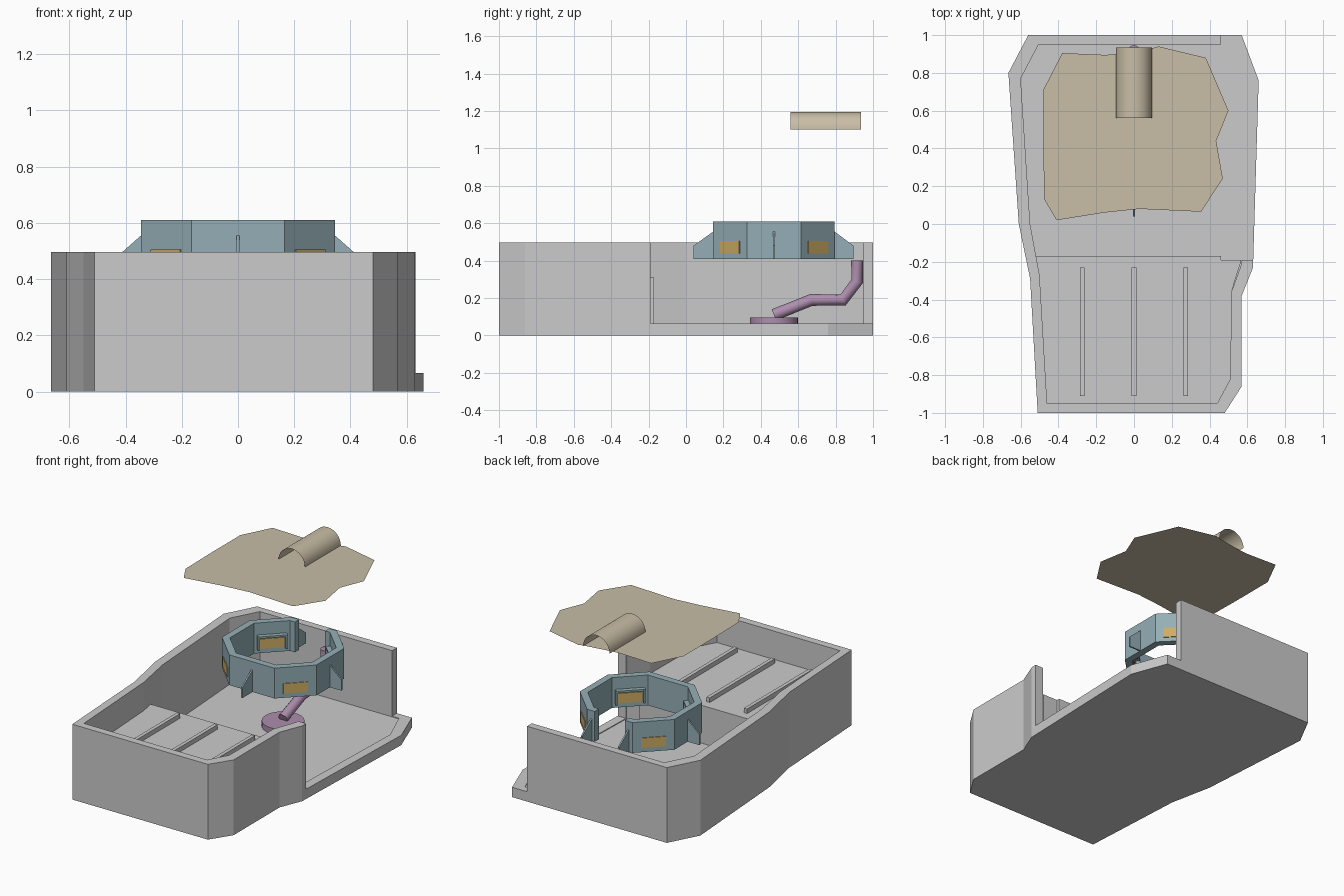
import bpy, bmesh, math
from mathutils import Vector, Matrix

if "Cube" in bpy.data.objects:
    bpy.data.objects.remove(bpy.data.objects["Cube"])

def mat(name, c):
    m = bpy.data.materials.new(name)
    m.diffuse_color = (*c, 1)
    m.use_nodes = True
    m.node_tree.nodes["Principled BSDF"].inputs["Base Color"].default_value = m.diffuse_color
    return m

TEAL = mat("teal", (0.30, 0.43, 0.47))
AMBER = mat("amber", (0.62, 0.42, 0.13))
PURPLE = mat("purple", (0.42, 0.27, 0.42))
TAN = mat("tan", (0.58, 0.51, 0.38))

def finish(bm, name, m=None):
    bmesh.ops.recalc_face_normals(bm, faces=bm.faces)
    me = bpy.data.meshes.new(name)
    bm.to_mesh(me)
    bm.free()
    ob = bpy.data.objects.new(name, me)
    bpy.context.collection.objects.link(ob)
    if m:
        me.materials.append(m)
    return ob

def prism(name, pts, z0, z1, m=None):
    bm = bmesh.new()
    f = bm.faces.new([bm.verts.new((x, y, z0)) for x, y in pts])
    r = bmesh.ops.extrude_face_region(bm, geom=[f])
    bmesh.ops.translate(bm, vec=(0, 0, z1 - z0),
                        verts=[v for v in r["geom"] if isinstance(v, bmesh.types.BMVert)])
    return finish(bm, name, m)

def box(name, c, s, m=None, rot=0):
    bm = bmesh.new()
    bmesh.ops.create_cube(bm, size=1, matrix=Matrix.Translation(c) @ Matrix.Rotation(rot, 4, 'Z')
                          @ Matrix.Diagonal((*s, 1)))
    return finish(bm, name, m)

def cut(ob, cutter):
    md = ob.modifiers.new("cut", 'BOOLEAN')
    md.operation, md.solver, md.object = 'DIFFERENCE', 'EXACT', cutter
    cutter.hide_render = True
    bpy.context.view_layer.objects.active = ob
    bpy.ops.object.modifier_apply(modifier=md.name)
    bpy.data.objects.remove(cutter)

# tray with floor, walls and open right side
outer = [(-.51, -1), (.48, -1), (.57, -.86), (.57, -.38), (.63, -.23), (.66, .76), (.57, 1),
         (-.56, 1), (-.665, .8), (-.61, 0), (-.55, -.29)]
inner = [(-.46, -.95), (.44, -.95), (.51, -.82), (.515, -.36), (.57, -.21), (.60, .73), (.51, .95),
         (-.505, .95), (-.60, .77), (-.55, 0), (-.50, -.27)]
tray = prism("tray", outer, 0, .497)
cut(tray, prism("inner_cutter", inner, .06, .7))
cut(tray, box("side_cutter", (.96, .655, .565), (1, 1.69, 1)))

# raised front floor and its ribs
prism("raised_floor", inner[:4] + [(.569, -.19), (.46, -.19), (.46, -.17), (-.522, -.17), (-.50, -.27)],
      .055, .31)
for x in (-.273, 0, .273):
    box("floor_rib", (x, -.57, .32), (.024, .68, .04))

# octagonal ring, open at the back
C = Vector((0, .47, 0))
ro = [(.11, .325), (.165, .325), (.345, .145), (.345, -.145), (.165, -.325)]
ri = [(.11, .28), (.146, .28), (.30, .126), (.30, -.126), (.146, -.28)]
def horseshoe(half):
    return [(x, y + C.y) for x, y in half + [(-x, y) for x, y in reversed(half)]]
prism("ring", horseshoe(ro) + horseshoe(ri)[::-1], .41, .61, TEAL)

# gussets on the ring
def gusset(origin, angle, length):
    prof = [(-.02, .41), (length, .41), (length, .48), (0, .555), (-.02, .555)]
    d = Vector((math.cos(angle), math.sin(angle), 0))
    side = Vector((-d.y, d.x, 0)) * .005
    bm = bmesh.new()
    a, b = ([bm.verts.new(C + Vector(origin) + d * u + side * k + Vector((0, 0, z))) for u, z in prof]
            for k in (-1, 1))
    bm.faces.new(a)
    bm.faces.new(b)
    for i in range(5):
        j = (i + 1) % 5
        bm.faces.new((a[i], a[j], b[j], b[i]))
    finish(bm, "ring_gusset", TEAL)

gusset((.345, 0, 0), 0, .085)
gusset((-.345, 0, 0), math.pi, .085)
gusset((0, -.325, 0), -math.pi / 2, .105)
for x in (-.135, .135):
    gusset((x, .325, 0), math.pi / 2, .1)

# amber panels through the diagonal walls, with inner brackets
for sx in (-1, 1):
    for sy in (-1, 1):
        n = Vector((sx, sy, 0)).normalized()
        t = Vector((-n.y, n.x, 0))
        a = math.atan2(n.y, n.x)
        mid = C + Vector((sx * .255, sy * .235, 0))
        box("panel", mid - n * .023 + Vector((0, 0, .472)), (.056, .15, .066), AMBER, a)
        box("panel_bracket_bar", mid - n * .06 + Vector((0, 0, .525)), (.03, .17, .012), TEAL, a)
        for k in (-1, 1):
            box("panel_bracket_arm", mid - n * .06 + t * .085 * k + Vector((0, 0, .485)),
                (.035, .012, .09), TEAL, a)

# pipe and round foot
bm = bmesh.new()
bmesh.ops.create_cone(bm, cap_ends=True, segments=32, radius1=.128, radius2=.128, depth=.037,
                      matrix=Matrix.Translation((0, .47, .0785)))
foot = finish(bm, "pipe_foot", PURPLE)
cu = bpy.data.curves.new("pipe", 'CURVE')
cu.dimensions = '3D'
cu.bevel_depth, cu.bevel_resolution, cu.use_fill_caps = .032, 4, True
sp = cu.splines.new('POLY')
path = [(.47, .11), (.67, .19), (.84, .19), (.915, .29), (.915, .40)]
sp.points.add(len(path) - 1)
for p, (y, z) in zip(sp.points, path):
    p.co = (0, y, z, 1)
cu.materials.append(PURPLE)
bpy.context.collection.objects.link(bpy.data.objects.new("pipe", cu))

# floating ground sheet with a slot, covered by a half-round arch
sheet = [(-.48, .71), (-.38, .905), (-.15, .895), (-.095, .90), (-.095, .56), (.095, .56), (.095, .93),
         (.13, .94), (.38, .88), (.50, .60), (.435, .44), (.47, .24), (.355, .065), (.03, .08),
         (-.16, .06), (-.41, .02), (-.475, .13), (-.48, .40)]
bm = bmesh.new()
f = bm.faces.new([bm.verts.new((x, y, 1.1)) for x, y in reversed(sheet)])
bmesh.ops.triangulate(bm, faces=[f])
cover = finish(bm, "cover_sheet", TAN)

bm = bmesh.new()
rows = []
for i in range(17):
    a = math.pi * i / 16
    rows.append([bm.verts.new((.096 * math.cos(a), y, 1.1 + .095 * math.sin(a))) for y in (.56, .935)])
for p, q in zip(rows, rows[1:]):
    bm.faces.new((p[0], q[0], q[1], p[1]))
arch = finish(bm, "cover_arch", TAN)

for ob in (foot, arch):
    bpy.ops.object.select_all(action='DESELECT')
    ob.select_set(True)
    bpy.context.view_layer.objects.active = ob
    bpy.ops.object.shade_smooth_by_angle()
